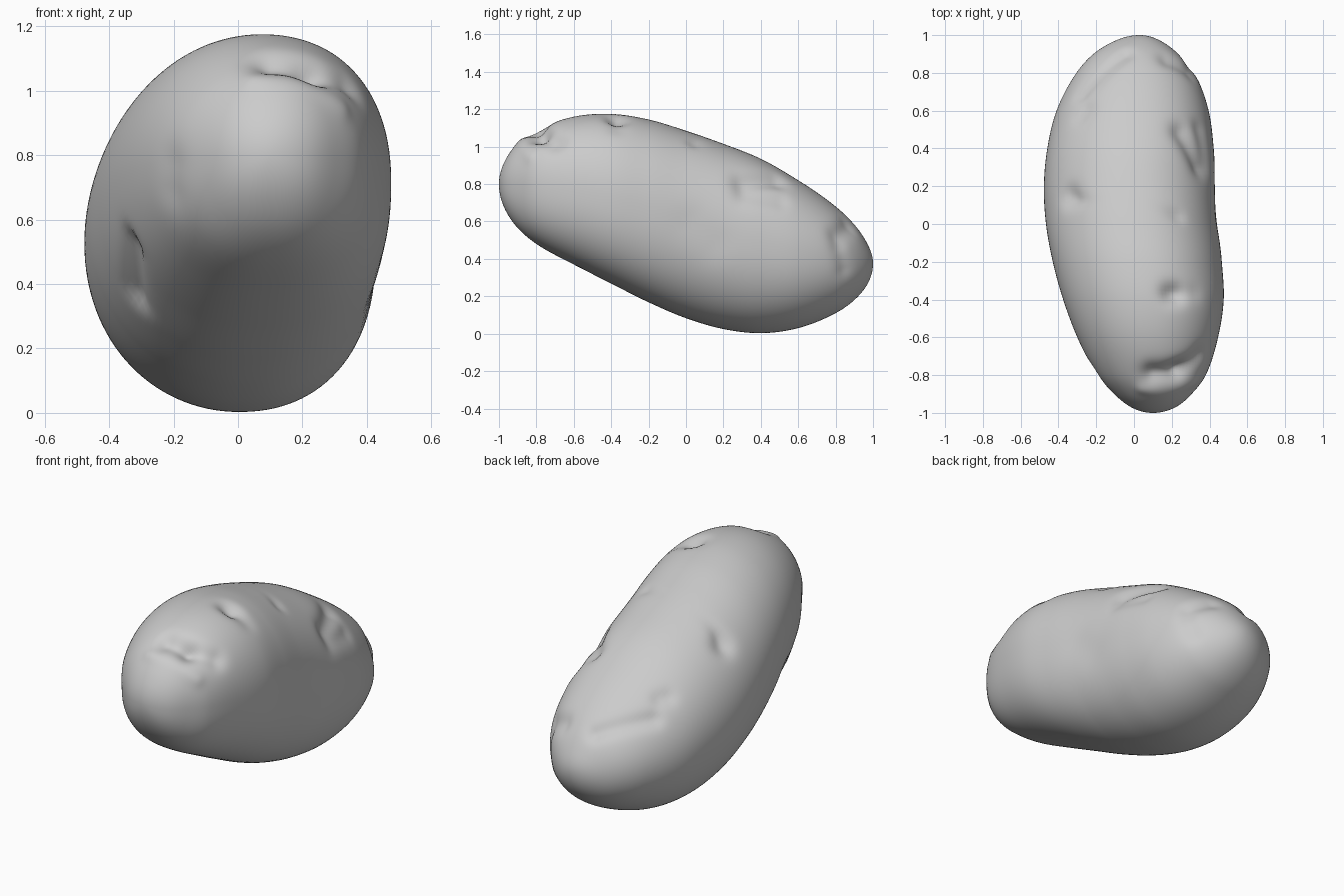
import bpy, bmesh, math
from mathutils import Vector

# Outline of the body along y: y, bottom z, top z, left x, right x
OUTLINE = [
    (-1.0, 0.80, 0.80, 0.10, 0.10), (-0.97, 0.67, 0.92, -0.015, 0.22),
    (-0.9, 0.565, 1.02, -0.105, 0.305), (-0.8, 0.48, 1.09, -0.195, 0.38),
    (-0.6, 0.37, 1.16, -0.30, 0.445), (-0.4, 0.268, 1.175, -0.375, 0.475),
    (-0.2, 0.168, 1.145, -0.43, 0.465), (0.0, 0.083, 1.085, -0.466, 0.445),
    (0.2, 0.025, 1.015, -0.477, 0.432), (0.4, 0.003, 0.935, -0.459, 0.422),
    (0.6, 0.03, 0.82, -0.41, 0.395), (0.8, 0.11, 0.68, -0.305, 0.32),
    (0.9, 0.18, 0.585, -0.215, 0.235), (0.97, 0.265, 0.48, -0.10, 0.14),
    (1.0, 0.375, 0.375, 0.03, 0.03),
]
RINGS, SIDES = 150, 120
ANGLES = [math.acos(-row[0]) for row in OUTLINE]


def section(t):
    """Smoothly interpolated outline row at angle t along the body."""
    i = 0
    while i < len(ANGLES) - 2 and t > ANGLES[i + 1]:
        i += 1
    h = ANGLES[i + 1] - ANGLES[i]
    u = (t - ANGLES[i]) / h
    out = []
    for k in range(1, 5):
        def slope(j):
            a, b = max(j - 1, 0), min(j + 1, len(ANGLES) - 1)
            return (OUTLINE[b][k] - OUTLINE[a][k]) / (ANGLES[b] - ANGLES[a])
        p, q = OUTLINE[i][k], OUTLINE[i + 1][k]
        out.append((2*u**3 - 3*u*u + 1)*p + (u**3 - 2*u*u + u)*h*slope(i)
                   + (3*u*u - 2*u**3)*q + (u**3 - u*u)*h*slope(i + 1))
    return out


# Body: rounded rings, fuller on the right and under the front, with end poles
bm = bmesh.new()
rings = []
for r in range(1, RINGS):
    t = math.pi * r / RINGS
    z0, z1, x0, x1 = section(t)
    cx = (x0 + x1) / 2 + 0.025 * math.sin(t) ** 2
    ring = []
    for s in range(SIDES):
        a = 2 * math.pi * s / SIDES
        c, n = math.cos(a), math.sin(a)
        under = 0.35 * max(0, math.cos(t)) if n < 0 else 0
        e = 2 + (0.22 if c > 0 else 0.02) * math.sin(t) + under
        k = (abs(c) ** e + abs(n) ** e) ** (-1 / e)
        rx = x1 - cx if c > 0 else cx - x0
        ring.append(bm.verts.new((cx + rx * c * k, -math.cos(t),
                                  (z0 + z1) / 2 + (z1 - z0) / 2 * n * k)))
    rings.append(ring)
for a, b in zip(rings, rings[1:]):
    for s in range(SIDES):
        n = (s + 1) % SIDES
        bm.faces.new((a[s], b[s], b[n], a[n]))
for row, ring in ((OUTLINE[0], rings[0]), (OUTLINE[-1], rings[-1])):
    pole = bm.verts.new((row[3], row[0], row[1]))
    for s in range(SIDES):
        bm.faces.new((pole, ring[s], ring[(s + 1) % SIDES]))
bmesh.ops.recalc_face_normals(bm, faces=bm.faces)
bm.normal_update()
rest = [(v, v.co.copy(), v.normal.copy()) for v in bm.verts]


def snap(p):
    """Closest point on the undented body."""
    return min(rest, key=lambda e: (e[1] - Vector(p)).length_squared)[1]


# Eyes and grooves: start, end, radius, depth (negative depth raises a lip)
DENTS = [
    ((0.10, -0.78, 1.07), (0.22, -0.77, 1.05), 0.06, 0.04),
    ((0.22, -0.77, 1.05), (0.35, -0.70, 1.02), 0.055, 0.025),
    ((0.05, -0.87, 1.02), (0.32, -0.83, 0.95), 0.035, -0.008),
    ((0.20, -0.37, 1.16), (0.22, -0.37, 1.16), 0.055, 0.035),
    ((0.25, -0.37, 1.15), (0.33, -0.37, 1.10), 0.05, 0.01),
    ((0.27, 0.50, 0.85), (0.35, 0.32, 0.81), 0.06, 0.03),
    ((0.36, 0.30, 0.74), (0.37, 0.50, 0.72), 0.05, 0.014),
    ((0.17, 0.87, 0.57), (0.27, 0.80, 0.52), 0.055, 0.018),
    ((0.28, 0.80, 0.45), (0.26, 0.83, 0.35), 0.05, 0.012),
    ((-0.33, 0.15, 0.88), (-0.31, 0.14, 0.88), 0.06, 0.03),
    ((-0.28, 0.12, 0.92), (0.24, 0.05, 1.05), 0.035, 0.012),
    ((-0.28, 0.69, 0.65), (-0.05, 0.89, 0.58), 0.045, 0.018),
    ((-0.29, 0.57, 0.75), (-0.27, 0.62, 0.74), 0.045, 0.015),
    ((-0.34, -0.40, 0.52), (-0.29, -0.24, 0.38), 0.05, 0.03),
    ((-0.18, -0.76, 0.77), (-0.18, -0.76, 0.70), 0.07, 0.01),
    ((0.44, 0.05, 0.60), (0.44, 0.15, 0.48), 0.1, 0.008),
]
for start, end, radius, depth in DENTS:
    p, q = snap(start), snap(end)
    d = q - p
    for v, co, nor in rest:
        u = 0 if d.length < 1e-4 else min(1, max(0, (co - p).dot(d) / d.length_squared))
        dist = (co - p - d * u).length / radius
        if dist < 3:
            v.co -= nor * depth * math.exp(-dist * dist)

mesh = bpy.data.meshes.new("potato")
bm.to_mesh(mesh)
bm.free()
mesh.shade_smooth()
bpy.context.collection.objects.link(bpy.data.objects.new("potato", mesh))
